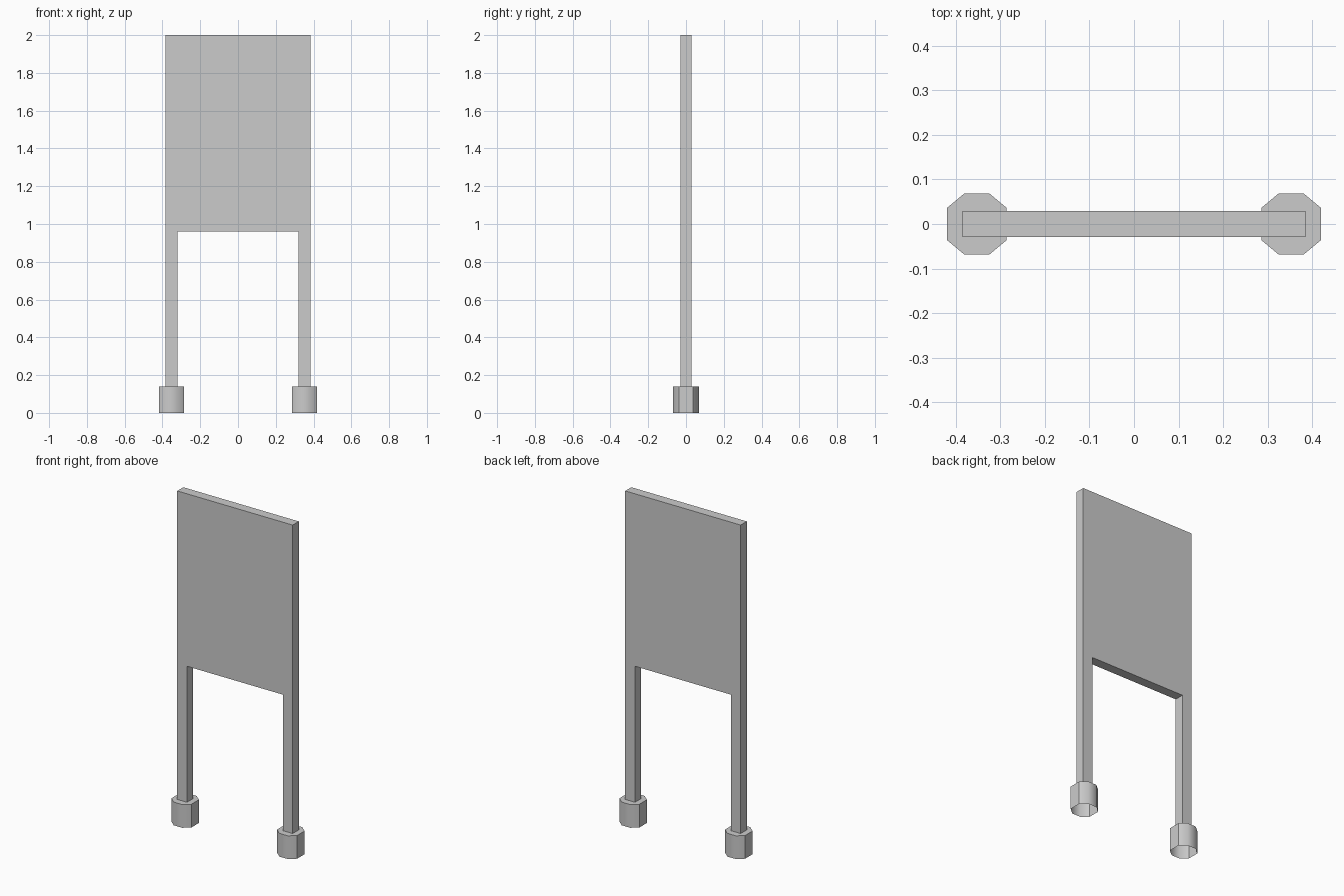
import bpy, bmesh

if "Cube" in bpy.data.objects:
    bpy.data.objects.remove(bpy.data.objects["Cube"])

HALF_W, HALF_D, LEG_IN = 0.385, 0.029, 0.32
FOOT_TOP, PANEL_BOTTOM, TOP = 0.14, 0.96, 2.0


def extrude_outline(name, points, vec, drop=None):
    """Extrude a planar outline; drop(face) picks faces left open."""
    bm = bmesh.new()
    base = bm.faces.new([bm.verts.new(p) for p in points])
    ret = bmesh.ops.extrude_face_region(bm, geom=[base], use_keep_orig=True)
    verts = [g for g in ret["geom"] if isinstance(g, bmesh.types.BMVert)]
    bmesh.ops.translate(bm, verts=verts, vec=vec)
    bmesh.ops.recalc_face_normals(bm, faces=bm.faces)
    if drop:
        faces = [f for f in bm.faces if drop(f)]
        bmesh.ops.delete(bm, geom=faces, context='FACES_ONLY')
    mesh = bpy.data.meshes.new(name)
    bm.to_mesh(mesh)
    bm.free()
    obj = bpy.data.objects.new(name, mesh)
    bpy.context.collection.objects.link(obj)
    return obj


# Board and its two legs, one upside-down U outline
right = [(LEG_IN, PANEL_BOTTOM), (LEG_IN, FOOT_TOP), (HALF_W, FOOT_TOP), (HALF_W, TOP)]
outline = right + [(-x, z) for x, z in reversed(right)]
extrude_outline("board_with_legs", [(x, -HALF_D, z) for x, z in outline],
                (0, 2 * HALF_D, 0),
                lambda f: all(abs(v.co.z - FOOT_TOP) < 1e-5 for v in f.verts))

# Eight-sided feet, closed on top and open underneath
quarter = [(0.067, 0.036), (0.028, 0.0685)]
half = quarter + [(-x, y) for x, y in reversed(quarter)]
octagon = half + [(-x, -y) for x, y in half]
for side, cx in (("left", -0.3525), ("right", 0.3525)):
    foot = extrude_outline(side + "_foot", [(cx + x, y, 0) for x, y in octagon],
                           (0, 0, FOOT_TOP),
                           lambda f: all(v.co.z < 1e-5 for v in f.verts))
    bpy.ops.object.select_all(action='DESELECT')
    foot.select_set(True)
    bpy.context.view_layer.objects.active = foot
    bpy.ops.object.shade_smooth_by_angle(angle=0.785)
